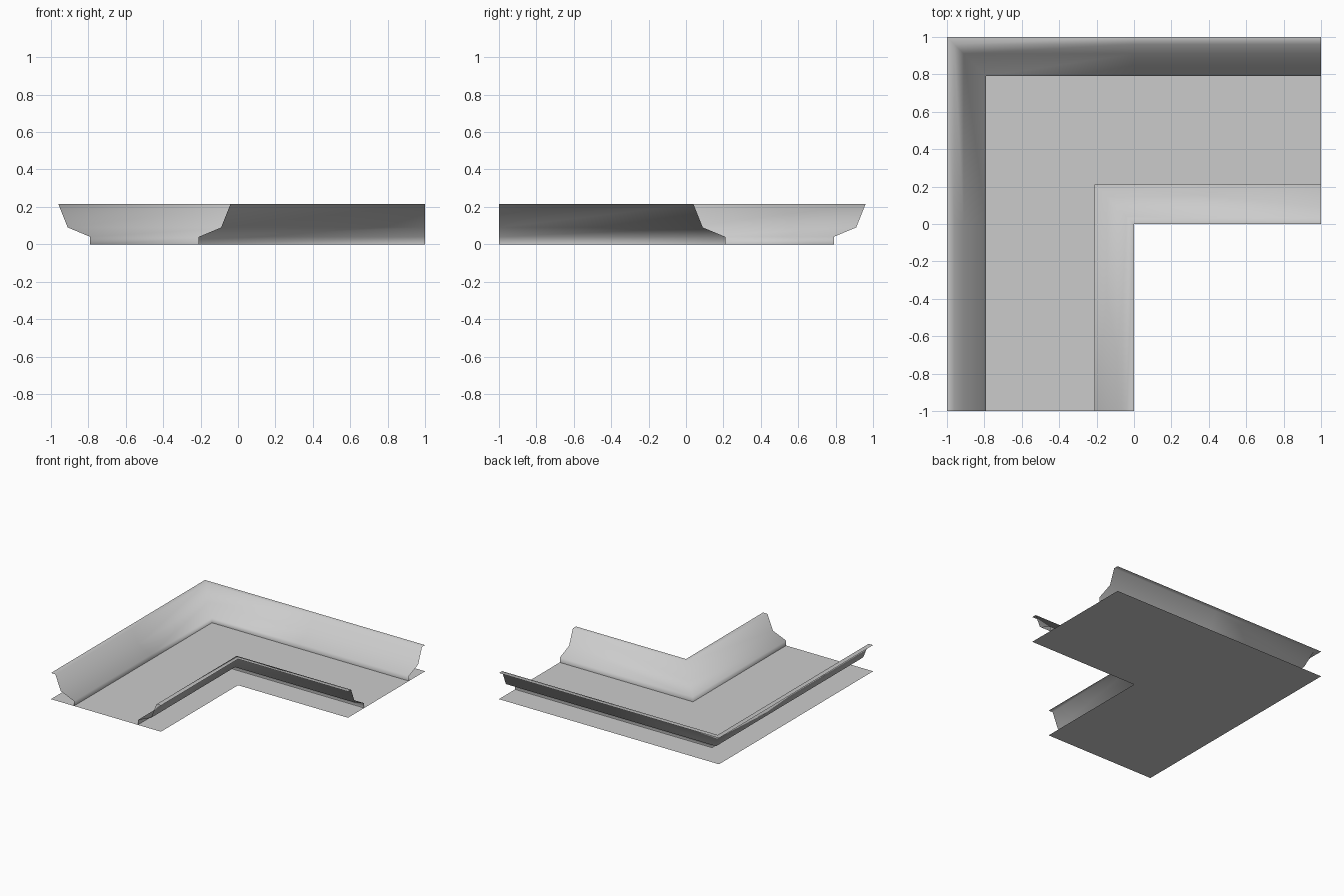
import bpy
import bmesh

cube = bpy.data.objects.get("Cube")
if cube:
    bpy.data.objects.remove(cube, do_unlink=True)

# One plain grey for the whole piece
grey = bpy.data.materials.new("plain_grey")
grey.use_nodes = True
colour = (0.6, 0.6, 0.6, 1)
grey.diffuse_color = colour
grey.node_tree.nodes["Principled BSDF"].inputs["Base Color"].default_value = colour


def add_object(name, bm):
    mesh = bpy.data.meshes.new(name)
    bm.to_mesh(mesh)
    bm.free()
    mesh.materials.append(grey)
    obj = bpy.data.objects.new(name, mesh)
    bpy.context.collection.objects.link(obj)
    return obj


# Bank section: distance from the floor edge, height
SECTION = [(0.21, 0), (0.21, 0.04), (0.09, 0.09), (0.04, 0.215), (0, 0.215)]


def bank(name, corner, side, split):
    """Sweep the section along a mitred right-angle path."""
    bm = bmesh.new()
    rows = []
    for d, z in SECTION:
        x = corner + side * d
        path = [(x, -1), (x, -x), (1, -x)]
        if split:
            path.insert(1, (x, 0))
            path.insert(3, (0, -x))
        rows.append([bm.verts.new((px, py, z)) for px, py in path])
    for a, b in zip(rows, rows[1:]):
        for i in range(len(a) - 1):
            bm.faces.new((a[i], a[i + 1], b[i + 1], b[i]))
    # Point every surface towards the channel and upwards
    for f in bm.faces:
        f.normal_update()
        f.smooth = True
    if sum(f.normal.z for f in bm.faces) < 0:
        bmesh.ops.reverse_faces(bm, faces=bm.faces[:])
    return add_object(name, bm)


# Flat L-shaped floor, split along the mitre
bm = bmesh.new()
outer = [bm.verts.new((x, y, 0)) for x, y in ((-1, -1), (-1, 1), (1, 1))]
inner = [bm.verts.new((x, y, 0)) for x, y in ((0, -1), (0, 0), (1, 0))]
for i in range(2):
    bm.faces.new((outer[i], inner[i], inner[i + 1], outer[i + 1]))
add_object("floor", bm)

bank("outer_bank", -1, 1, True)
bank("inner_bank", 0, -1, False)
